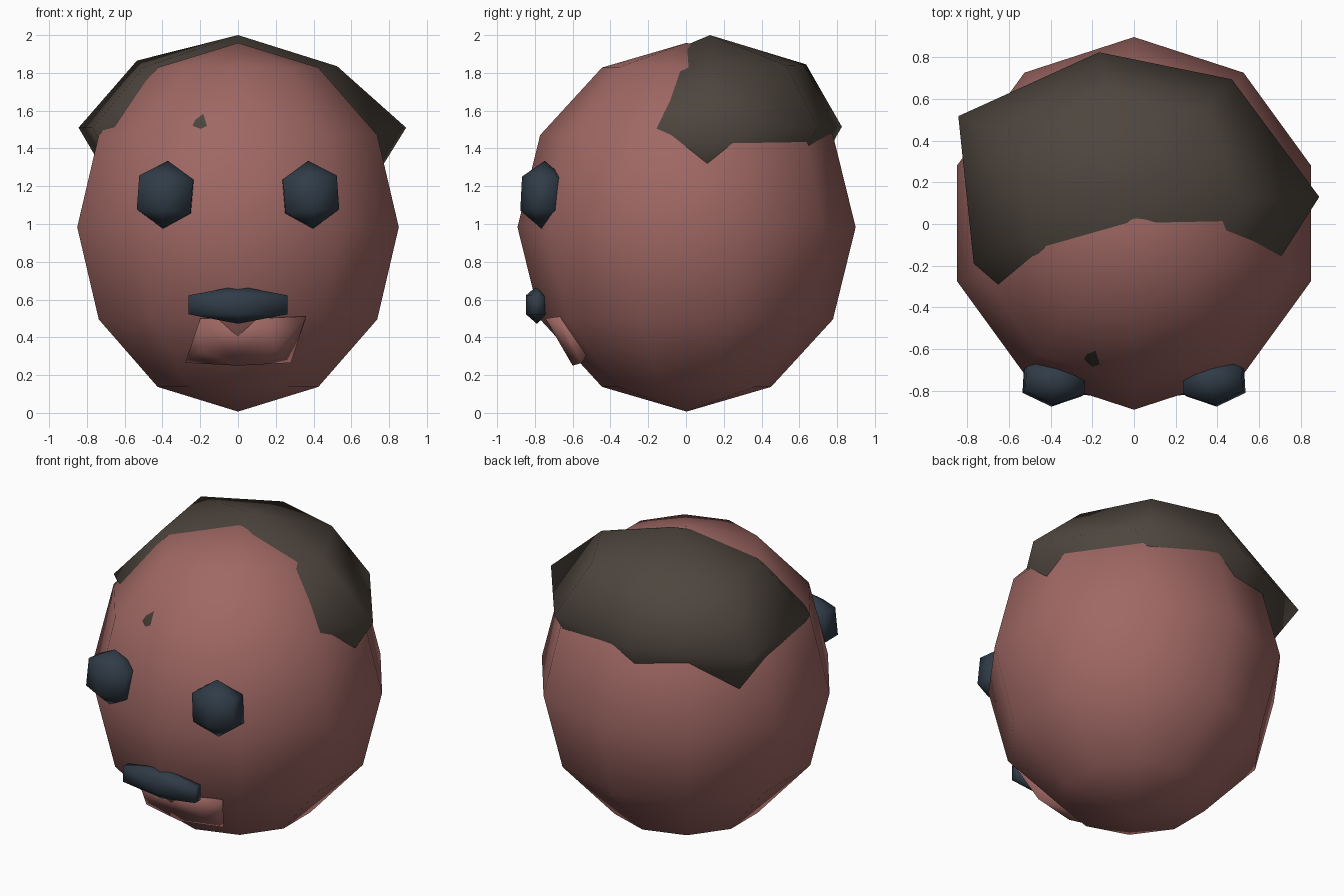
import bpy, bmesh, math
from mathutils import Matrix, Euler

if "Cube" in bpy.data.objects:
    bpy.data.objects.remove(bpy.data.objects["Cube"])


def material(name, rgb):
    m = bpy.data.materials.new(name)
    m.diffuse_color = (*rgb, 1)
    m.use_nodes = True
    m.node_tree.nodes["Principled BSDF"].inputs["Base Color"].default_value = m.diffuse_color
    return m


SKIN = material("skin", (0.35, 0.138, 0.127))
HAIR = material("hair_brown", (0.076, 0.060, 0.048))
DARK = material("dark_slate", (0.030, 0.045, 0.064))


def finish(bm, name, mat):
    bmesh.ops.recalc_face_normals(bm, faces=bm.faces)
    for f in bm.faces:
        f.smooth = True
    me = bpy.data.meshes.new(name)
    bm.to_mesh(me)
    bm.free()
    me.materials.append(mat)
    ob = bpy.data.objects.new(name, me)
    bpy.context.collection.objects.link(ob)
    return ob


def ball(name, mat, segs, rings, loc, scale, rot=(0, 0, 0), mirror=False):
    bm = bmesh.new()
    bmesh.ops.create_uvsphere(bm, u_segments=segs, v_segments=rings, radius=1)
    mtx = Matrix.LocRotScale(loc, Euler(rot), scale)
    if mirror:
        mtx = Matrix.Scale(-1, 4, (1, 0, 0)) @ mtx
    bmesh.ops.transform(bm, matrix=mtx, verts=bm.verts)
    return finish(bm, name, mat)


# Head
ball("head", SKIN, 10, 6, (0, 0.003, 0.983), (0.895, 0.895, 0.976))

# Eyes, the second one mirrored
for side, flip in (("left", False), ("right", True)):
    ball(side + "_eye", DARK, 6, 3, (-0.384, -0.757, 1.155),
         (0.19, 0.134, 0.18), (-0.055, 0.07, -0.06), flip)

# Mouth
ball("mouth", DARK, 6, 3, (0, -0.79, 0.572), (0.349, 0.066, 0.1))

# Chin: a shallow faceted lump
bm = bmesh.new()
for co in ((-0.2, -0.74, 0.5), (0.13, -0.745, 0.5), (0.36, -0.67, 0.51),
           (-0.2, -0.63, 0.33), (0.2, -0.63, 0.33), (-0.28, -0.55, 0.265),
           (0.28, -0.55, 0.265), (0, -0.6, 0.25), (0, -0.45, 0.45)):
    bm.verts.new(co)
hull = bmesh.ops.convex_hull(bm, input=bm.verts)
bmesh.ops.delete(bm, geom=[v for v in hull["geom_interior"]
                           if isinstance(v, bmesh.types.BMVert)], context='VERTS')
finish(bm, "chin", SKIN)

# Hair: seven-sided cap, its rim tucked into the head
crown = [(0.525, 0.127, 1.835), (0.31, 0.53, 1.84), (-0.12, 0.636, 1.845),
         (-0.535, 0.38, 1.865), (-0.5, -0.06, 1.83), (-0.13, -0.35, 1.80),
         (0.33, -0.25, 1.77)]
brim = [(0.89, 0.13, 1.51), (0.47, 0.695, 1.51), (-0.168, 0.825, 1.515),
        (-0.844, 0.518, 1.51), (-0.77, -0.19, 1.51), (-0.2, -0.685, 1.52),
        (0.5, -0.48, 1.50)]
tuck = [(x * 0.75, y * 0.75, 1.15) for x, y, z in brim]
bm = bmesh.new()
top = bm.verts.new((0, 0.127, 2.0))
rows = [[bm.verts.new(c) for c in row] for row in (crown, brim, tuck)]
for i in range(7):
    j = (i + 1) % 7
    bm.faces.new((top, rows[0][i], rows[0][j]))
    for a, b in zip(rows, rows[1:]):
        bm.faces.new((a[i], b[i], b[j], a[j]))
bm.faces.new(rows[2])
finish(bm, "hair", HAIR)
